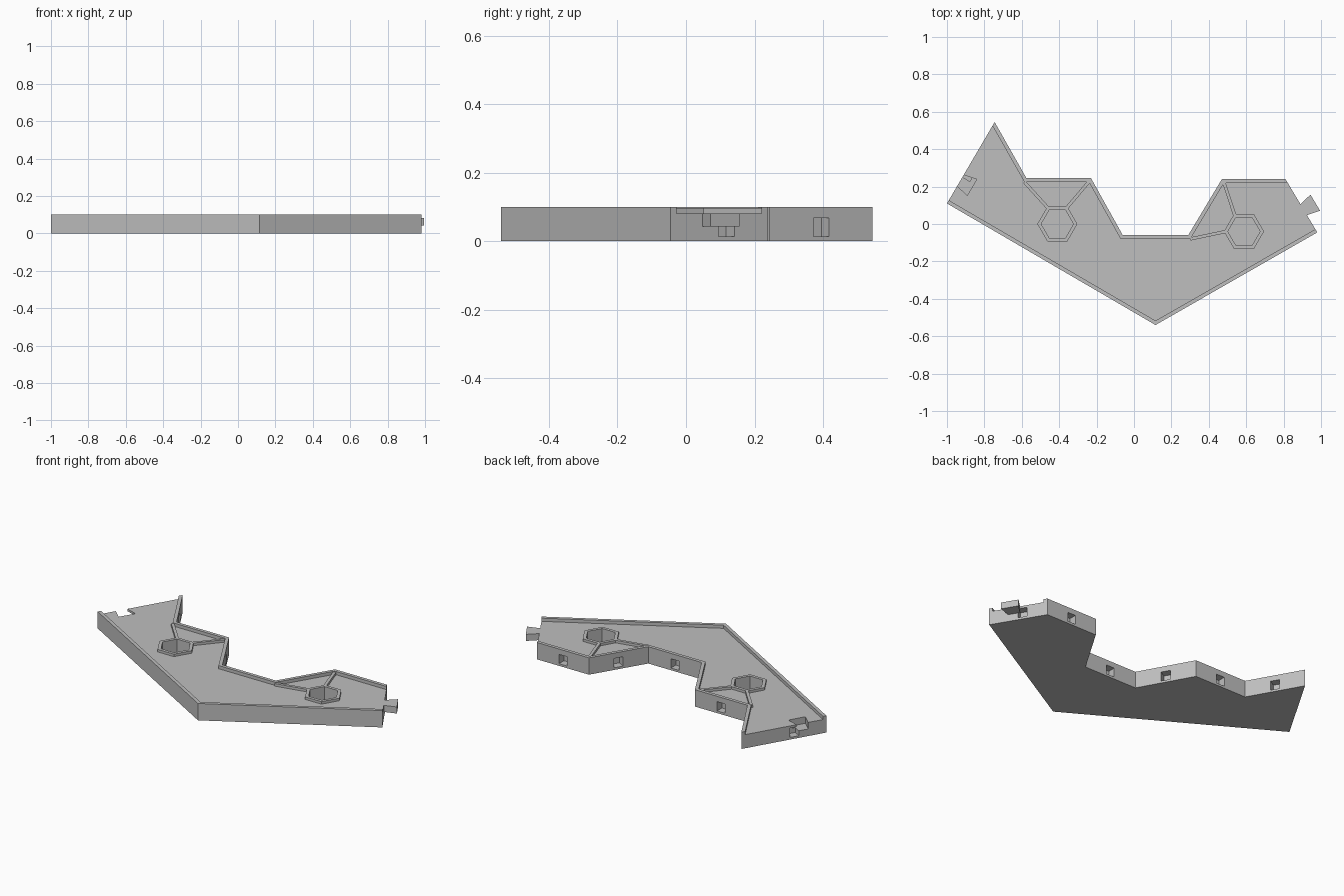
import bpy, bmesh, math
from mathutils import Vector

cube = bpy.data.objects.get("Cube")
if cube:
    bpy.data.objects.remove(cube, do_unlink=True)

grey = bpy.data.materials.new("light_grey")
grey.use_nodes = True
colour = (0.52, 0.52, 0.52, 1)
grey.diffuse_color = colour
grey.node_tree.nodes["Principled BSDF"].inputs["Base Color"].default_value = colour

FLOOR, RIB_TOP, RIM_TOP = 0.081, 0.096, 0.1
RIM = 0.02


def prism(name, points, z0, z1):
    """Extrude a flat polygon between two heights."""
    bm = bmesh.new()
    face = bm.faces.new([bm.verts.new((p[0], p[1], z0)) for p in points])
    ext = bmesh.ops.extrude_face_region(bm, geom=[face])
    top = [v for v in ext["geom"] if isinstance(v, bmesh.types.BMVert)]
    bmesh.ops.translate(bm, verts=top, vec=(0, 0, z1 - z0))
    bmesh.ops.recalc_face_normals(bm, faces=bm.faces)
    mesh = bpy.data.meshes.new(name)
    bm.to_mesh(mesh)
    bm.free()
    mesh.materials.append(grey)
    obj = bpy.data.objects.new(name, mesh)
    bpy.context.collection.objects.link(obj)
    return obj


def cut(target, cutter):
    """Subtract the cutter and remove it."""
    mod = target.modifiers.new("cut", 'BOOLEAN')
    mod.operation, mod.solver, mod.object = 'DIFFERENCE', 'EXACT', cutter
    bpy.context.view_layer.objects.active = target
    bpy.ops.object.modifier_apply(modifier=mod.name)
    bpy.data.objects.remove(cutter, do_unlink=True)


def hexagon(centre, r):
    return [centre + Vector((math.cos(k * math.pi / 3), math.sin(k * math.pi / 3))) * r
            for k in range(6)]


def strip(name, a, b, width, z0, z1):
    side = (b - a).normalized().orthogonal() * width / 2
    return prism(name, [a + side, b + side, b - side, a - side], z0, z1)


# Outline, counter-clockwise from the left front corner
outline = [Vector(p) for p in (
    (-1, 0.11), (0.115, -0.54), (0.98, -0.045), (0.81, 0.24), (0.47, 0.24),
    (0.29, -0.06), (-0.06, -0.06), (-0.23, 0.245), (-0.575, 0.245), (-0.745, 0.545))]
N = len(outline)
RIGHT, LEFT = 2, 9  # edges without a rim


def edge(i):
    """Start, direction, outward normal and length of an outline edge."""
    a, b = outline[i], outline[(i + 1) % N]
    d = (b - a).normalized()
    return a, d, Vector((d.y, -d.x)), (b - a).length


def inset_corner(i):
    """Corner moved inwards by the rim width of its two edges."""
    _, d0, n0, _ = edge((i - 1) % N)
    a, d1, n1, _ = edge(i)
    w0, w1 = [0 if k in (RIGHT, LEFT) else RIM for k in ((i - 1) % N, i)]
    det = n0.x * n1.y - n0.y * n1.x
    return a + Vector((-w0 * n1.y + w1 * n0.y, w0 * n1.x - w1 * n0.x)) / det


inner = [inset_corner(i) for i in range(N)]

# Plate and its two rims
plate = prism("base_plate", outline, 0, FLOOR)
for name, first, last in (("front_rim", 0, 2), ("back_rim", 3, 9)):
    ids = range(first, last + 1)
    prism(name, [outline[i] for i in ids] + [inner[i] for i in reversed(ids)], FLOOR, RIM_TOP)


def dovetail(base, d, n, sign, start):
    """Wedge widening along the normal, starting at the given depth."""
    pts = []
    for depth in (start, 0.072):
        half = 0.034 + 0.016 * depth / 0.072
        row = [base + d * half + n * depth * sign, base - d * half + n * depth * sign]
        pts += row if depth == start else row[::-1]
    return pts


# Connector tab on the right end
a, d, n, _ = edge(RIGHT)
prism("connector_tab", dovetail(a + d * 0.142, d, n, 1, 0), 0.042, FLOOR)

# Matching socket in the left end
a, d, n, length = edge(LEFT)
cut(plate, prism("socket_cutter", dovetail(a + d * (length - 0.142), d, n, -1, -0.02),
                 0.042, 0.2))

# Square magnet pockets in the ends and the stepped back edges
for i in range(2, N):
    a, d, n, length = edge(i)
    along = {RIGHT: 0.19, LEFT: length - 0.19}.get(i, length / 2)
    p = a + d * along
    side = d * 0.0265
    cut(plate, prism("pocket_cutter",
                     [p + side + n * 0.02, p - side + n * 0.02,
                      p - side - n * 0.046, p + side - n * 0.046], 0.013, 0.068))

# Hexagonal wells with raised walls, and ribs out to the corners
wells = (("left_well", Vector((0.588, -0.04)), ((4, 2), (5, 3))),
         ("right_well", Vector((-0.41, 0)), ((7, 1), (8, 2))))
for name, centre, ribs in wells:
    cut(plate, prism("well_cutter", hexagon(centre, 0.086), 0.013, 0.2))
    wall = prism(name + "_wall", hexagon(centre, 0.107), FLOOR, RIB_TOP)
    cut(wall, prism("wall_cutter", hexagon(centre, 0.086), 0, 0.2))
    mids = hexagon(centre, 0.097)
    for corner, k in ribs:
        strip(name + "_rib", inner[corner], mids[k], 0.017, FLOOR, RIB_TOP)
